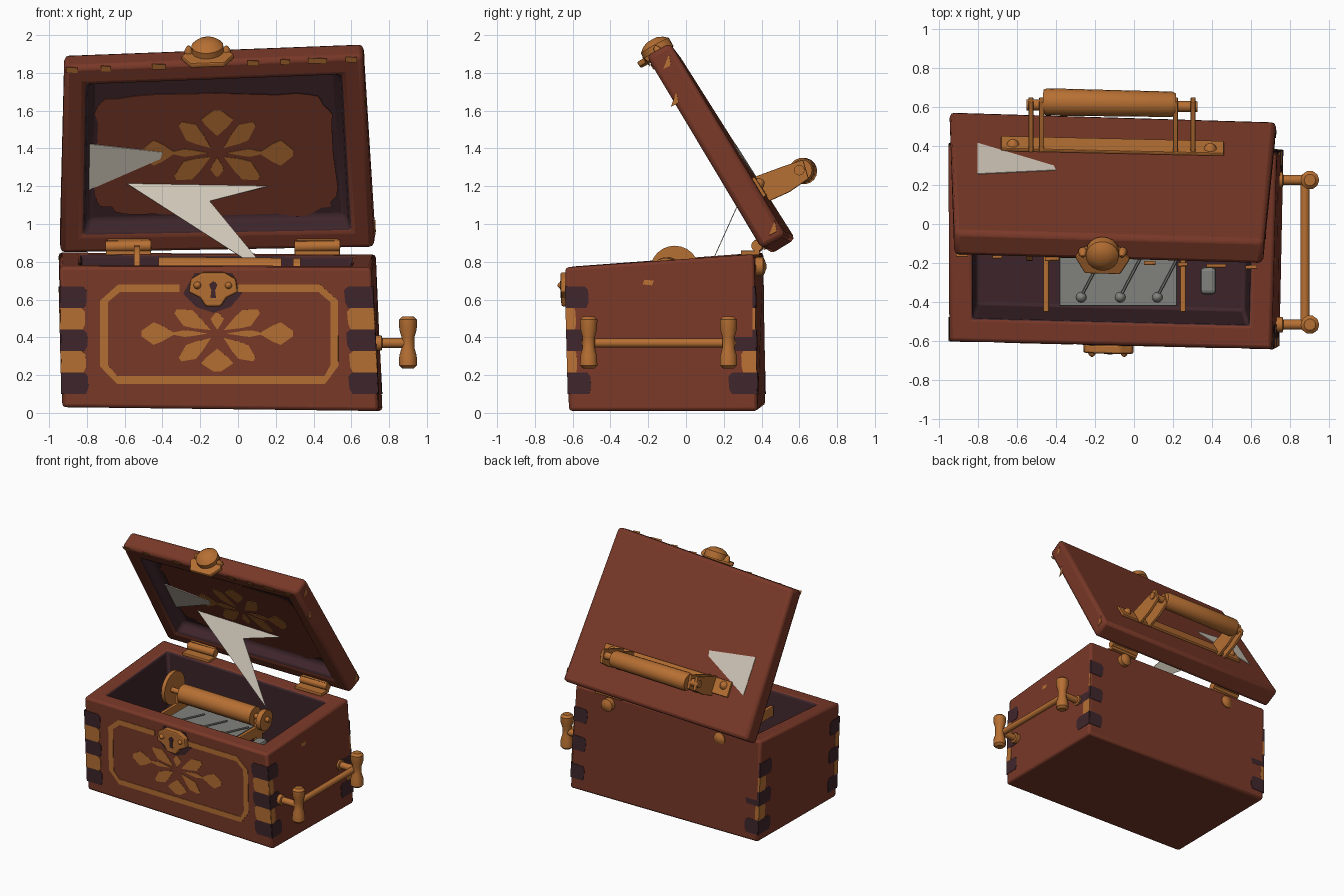
import bpy, bmesh, math, random
from mathutils import Vector as V

random.seed(4)
cube = bpy.data.objects.get("Cube")
if cube:
    bpy.data.objects.remove(cube)


def colour(name, *rgb):
    m = bpy.data.materials.new(name)
    m.use_nodes = True
    m.diffuse_color = (*rgb, 1)
    m.node_tree.nodes["Principled BSDF"].inputs["Base Color"].default_value = (*rgb, 1)
    return m


WOOD = colour("red_brown_wood", .19, .04, .021)
DARK = colour("dark_plum", .048, .019, .024)
GOLD = colour("worn_brass", .47, .16, .033)
STEEL = colour("grey_steel", .22, .22, .205)
CREAM = colour("cream_paper", .62, .56, .47)


def finish(name, bm, mats, bevel=0, smooth=False):
    bmesh.ops.recalc_face_normals(bm, faces=bm.faces)
    me = bpy.data.meshes.new(name)
    bm.to_mesh(me)
    bm.free()
    ob = bpy.data.objects.new(name, me)
    bpy.context.collection.objects.link(ob)
    for m in mats:
        me.materials.append(m)
    if bevel:
        mod = ob.modifiers.new("Bevel", "BEVEL")
        mod.width, mod.segments = bevel, 2
    if smooth:
        bpy.ops.object.select_all(action="DESELECT")
        ob.select_set(True)
        bpy.context.view_layer.objects.active = ob
        bpy.ops.object.shade_smooth_by_angle(angle=math.radians(40))
    return ob


def prism(name, pts, offset, mat, bevel=0):
    """Solid made by sweeping a flat polygon along an offset."""
    bm = bmesh.new()
    a = [bm.verts.new(p) for p in pts]
    b = [bm.verts.new(V(p) + V(offset)) for p in pts]
    bm.faces.new(a)
    bm.faces.new(b[::-1])
    for i in range(len(a)):
        j = (i + 1) % len(a)
        bm.faces.new((a[i], a[j], b[j], b[i]))
    return finish(name, bm, [mat], bevel)


def block(name, lo, hi, mat, bevel=.006):
    x, y, z = lo
    X, Y, Z = hi
    return prism(name, [(x, y, z), (X, y, z), (X, Y, z), (x, Y, z)], (0, 0, Z - z), mat, bevel)


def lathe(name, a, b, profile, mat, sides=18):
    """Turned solid from a to b; profile holds (fraction, radius), or is one radius."""
    if not isinstance(profile, list):
        profile = [(0, profile), (1, profile)]
    a, b = V(a), V(b)
    q = (b - a).to_track_quat("Z", "Y")
    bm = bmesh.new()
    rings = []
    for t, r in profile:
        rings.append([bm.verts.new(a.lerp(b, t) + q @ V((r * math.cos(w), r * math.sin(w), 0)))
                      for w in (2 * math.pi * k / sides for k in range(sides))])
    for lo, hi in zip(rings, rings[1:]):
        for k in range(sides):
            j = (k + 1) % sides
            bm.faces.new((lo[k], lo[j], hi[j], hi[k]))
    bm.faces.new(rings[0][::-1])
    bm.faces.new(rings[-1])
    return finish(name, bm, [mat], 0, True)


DOME = [(0, 1), (.4, .9), (.8, .55), (1, .15)]


def dome(name, a, b, r, mat):
    return lathe(name, a, b, [(t, s * r) for t, s in DOME], mat, 12)


def tray(name, c, rim, depth, floor, bevel):
    """Eight-cornered slab with a sunk last face."""
    bm = bmesh.new()
    v = [bm.verts.new(p) for p in c]
    for q in ((3, 2, 1, 0), (0, 1, 5, 4), (1, 2, 6, 5), (2, 3, 7, 6), (3, 0, 4, 7), (4, 5, 6, 7)):
        f = bm.faces.new([v[i] for i in q])
    bmesh.ops.recalc_face_normals(bm, faces=bm.faces)
    bmesh.ops.inset_individual(bm, faces=[f], thickness=rim, use_even_offset=True)
    walls = bmesh.ops.inset_individual(bm, faces=[f], thickness=.02, depth=-depth, use_even_offset=True)
    for w in walls["faces"] + [f]:
        w.material_index = 1
    return finish(name, bm, [WOOD, floor], bevel, True)


def plane(c, i, j, k):
    p = V(c[i])
    n = (V(c[j]) - p).cross(V(c[k]) - p).normalized()
    mid = sum((V(q) for q in c), V()) / 8
    return p, (n if n.dot(p - mid) > 0 else -n)


def plate(name, pts, face, axis, mat, thick=.005, lift=0, bevel=0):
    """Polygon in two world axes, projected along the third onto a face."""
    p, n = face
    out = []
    for u, w in pts:
        q = [u, w]
        q.insert(axis, 0)
        q = V(q)
        q[axis] = n.dot(p - q) / n[axis]
        out.append(q + n * lift)
    return prism(name, out, n * thick, mat, bevel)


# Chest body and tilted lid
BOX = [(-.93, -.58, .03), (.745, -.62, .01), (.765, .38, .01), (-.93, .42, .04),
       (-.945, -.6, .775), (.705, -.64, .77), (.73, .36, .84), (-.95, .41, .85)]
LID = [(-.945, .58, .92), (.73, .53, .94), (.665, -.085, 1.96), (-.92, -.04, 1.9),
       (-.94, .45, .84), (.72, .4, .87), (.66, -.21, 1.89), (-.92, -.165, 1.83)]
tray("chest_body", BOX, .12, .68, DARK, .018)
tray("chest_lid", LID, .12, .1, DARK, .026)
FRONT, RIGHT = plane(BOX, 0, 1, 4), plane(BOX, 1, 2, 5)
BACK, LEFT = plane(BOX, 2, 3, 6), plane(BOX, 3, 0, 7)
LID_OUT, LID_RIM = plane(LID, 0, 1, 3), plane(LID, 4, 5, 7)
LID_END, LID_SIDE = plane(LID, 2, 3, 6), plane(LID, 1, 2, 5)
LID_PANEL = (LID_RIM[0] - LID_RIM[1] * .1, LID_RIM[1])

# Alternating corner bands: face, axis, edge position, edge slope, direction, dark width, brass width
for face, axis, e, s, d, wide, brass in (
        (FRONT, 1, -.93, -.02, 1, .14, .13), (FRONT, 1, .745, -.05, -1, .15, .14),
        (RIGHT, 0, -.62, -.027, 1, .12, .05), (RIGHT, 0, .38, -.024, -1, .15, .08),
        (BACK, 1, .765, -.045, -1, .12, 0), (BACK, 1, -.93, -.025, 1, .12, .03),
        (LEFT, 0, -.58, -.027, 1, .12, .05), (LEFT, 0, .42, -.012, -1, .15, .08)):
    for i in range(5):
        lo = .1 + .114 * i
        hi, w = lo + .114, (brass if i % 2 else wide)
        if w:
            a, b = e + s * lo, e + s * hi
            plate("corner_band", [(a, lo), (a + d * w * .9, lo), (a + d * w, lo + .03),
                                  (b + d * w, hi - .02), (b + d * w * .85, hi), (b, hi)],
                  face, axis, GOLD if i % 2 else DARK, .004)

# Painted border on the front
path = [V(p) for p in ((-.03, .66), (.43, .66), (.51, .59), (.51, .25), (.46, .175), (-.64, .175),
                       (-.71, .25), (-.71, .59), (-.63, .66), (-.31, .66))]
side = []
for i, p in enumerate(path):
    t = (path[min(i + 1, len(path) - 1)] - path[max(i - 1, 0)]).normalized()
    side.append(V((-t.y, t.x)) * .021)
for i in range(len(path) - 1):
    plate("painted_border", [path[i] + side[i], path[i + 1] + side[i + 1],
                             path[i + 1] - side[i + 1], path[i] - side[i]], FRONT, 1, GOLD, .004)


# Leaf ornament: angle, start, end, half width
def ornament(cx, cz, face, flip, lift):
    for ang, a, b, w in ((0, .22, .4, .06), (180, .22, .4, .06), (0, .05, .24, .018), (180, .05, .24, .018),
                         (28, .04, .25, .048), (152, .04, .25, .048), (-35, .04, .24, .045),
                         (-145, .04, .24, .045), (-90, .08, .2, .085), (90, .02, .11, .035)):
        c, s = math.cos(math.radians(ang)), math.sin(math.radians(ang))
        kite = [(a, 0), (a + (b - a) * .4, w * .7), (a + (b - a) * .65, w), (b, w * .25),
                (b, -w * .25), (a + (b - a) * .65, -w), (a + (b - a) * .4, -w * .7)]
        plate("painted_leaf", [(cx + u * c - v * s, cz + flip * (u * s + v * c)) for u, v in kite],
              face, 1, GOLD, .003, lift)


ornament(-.11, .42, FRONT, 1, 0)
ragged = []
for k in range(40):
    c, s = math.cos(k * math.pi / 20), math.sin(k * math.pi / 20)
    r = random.uniform(.96, 1.03)
    ragged.append((-.12 + .64 * r * math.copysign(abs(c) ** .35, c),
                   1.37 + .325 * r * math.copysign(abs(s) ** .35, s)))
plate("lid_inner_paint", ragged, LID_PANEL, 1, WOOD, .005)
ornament(-.11, 1.38, LID_PANEL, -1.12, .005)

# Worn brass chips along lid and body edges
for x, w in ((-.88, .06), (-.7, .05), (-.42, .07), (.08, .06), (.25, .05), (.42, .1), (.6, .06)):
    z = 1.815 + .037 * (x + .92)
    plate("lid_chip", [(x - w / 2, z - .012), (x + w / 2, z - .015), (x + w / 2, z + .012),
                       (x - w / 2, z + .016)], LID_RIM, 1, GOLD, .004)
for z, y in ((.98, .46), (1.86, -.1), (1.66, -.06)):
    plate("lid_side_chip", [(y - .02, z - .04), (y + .02, z - .02), (y + .01, z + .04)], LID_SIDE, 0, GOLD, .004)
for y in (-.2, .06, .25):
    plate("body_chip", [(y - .03, .68), (y + .02, .675), (y + .03, .7), (y - .02, .705)], RIGHT, 0, GOLD, .004)

# Torn paper scraps
scrap = [(-.8, 1.43), (-.4, 1.385), (-.41, 1.35), (-.8, 1.18)]
plate("lid_patch_outside", scrap, LID_OUT, 1, CREAM, .004)
plate("lid_patch_inside", scrap, LID_PANEL, 1, CREAM, .005, .006)
prism("paper_scrap", [(x, .15 + .45 * (z - .82), z) for x, z in
                      ((-.6, 1.22), (.22, 1.215), (-.15, 1.12), (.18, .72))], (0, -.004, .002), CREAM)

# Front lock
plate("lock_shadow", [(-.29, .63), (-.22, .56), (-.13, .53), (-.04, .56), (.02, .63), (-.03, .74), (-.23, .74)],
      FRONT, 1, DARK, .004)
plate("lock_plate", [(-.26, .64), (-.2, .61), (-.17, .565), (-.09, .565), (-.06, .61), (0, .64), (-.01, .71),
                     (-.07, .745), (-.19, .745), (-.25, .71)], FRONT, 1, GOLD, .045, 0, .01)
plate("keyhole", [(-.145, .61), (-.115, .61), (-.12, .65), (-.108, .68), (-.13, .7), (-.152, .68), (-.14, .65)],
      FRONT, 1, DARK, .004, .045)
for x in (-.215, -.05):
    dome("lock_bolt", (x, -.65, .675), (x, -.68, .675), .022, GOLD)

# Clasp on the free edge of the lid
n = LID_END[1]
plate("clasp_plate", [(-.3, -.16), (-.25, -.24), (-.07, -.245), (-.02, -.17), (-.07, -.115), (-.25, -.11)],
      LID_END, 2, GOLD, .03, 0, .008)
base = V((-.16, -.14, 1.9))
lathe("clasp_knob", base, base + n * .085, [(0, .085), (.6, .085), (.85, .06), (1, .03)], GOLD)
for dx in (-.1, .1):
    dome("clasp_bolt", base + V((dx, 0, 0)), base + V((dx, 0, 0)) + n * .05, .025, GOLD)

# Hinges with round back caps
for x in (-.58, .42):
    lathe("hinge_barrel", (x - .12, .38, .88), (x + .12, .375, .885), .03, GOLD, 12)
    block("hinge_leaf", (x - .12, .29, .835), (x + .12, .39, .86), GOLD)
    plate("hinge_lid_leaf", [(x - .11, .87), (x + .11, .87), (x + .11, .92), (x - .11, .92)], LID_RIM, 1, GOLD, .012)
    lathe("hinge_back_cap", (x, .36, .775), (x, .425, .775), [(0, .05), (.75, .05), (.9, .03), (1, .012)], GOLD, 12)

# Carrying handle on the outside of the lid
plate("handle_base", [(-.68, 1.14), (.46, 1.14), (.46, 1.24), (-.68, 1.24)], LID_OUT, 1, GOLD, .02, 0, .005)
for x in (-.54, -.485, .2, .29):
    prism("handle_bracket", [(x, .365, 1.25), (x, .44, 1.12), (x, .55, 1.17), (x, .65, 1.24), (x, .62, 1.34),
                             (x, .5, 1.3)], (.025, 0, 0), GOLD, .006)
lathe("handle_grip", (-.465, .625, 1.28), (.215, .612, 1.285), [(0, .062), (.03, .07), (.97, .065), (1, .055)], GOLD)
lathe("handle_axle", (-.55, .61, 1.28), (.325, .6, 1.285), .028, GOLD, 12)
n = LID_OUT[1]
for x in (-.62, .39):
    p = V((x, .385 - .02 * (x + .6), 1.2))
    dome("handle_bolt", p, p + n * .055, .04, GOLD)

# Bar handle on the right side of the front view
for y in (-.515, .225):
    lathe("side_post", (.7, y, .37), (.9, y, .37), [(0, .04), (.3, .04), (.32, .026), (1, .026)], GOLD, 12)
    lathe("side_cap", (.9, y, .235), (.9, y, .51),
          [(0, .03), (.06, .048), (.25, .046), (.4, .034), (.6, .034), (.75, .046), (.94, .048), (1, .03)], GOLD, 10)
lathe("side_bar", (.875, -.51, .37), (.875, .22, .37), .024, GOLD, 12)

# Mechanism inside: drum, wheel, crank and steel comb
lathe("drum", (-.42, -.1, .755), (.23, -.11, .75), .072, GOLD)
lathe("drum_axle", (-.6, -.09, .755), (.36, -.11, .75), .02, GOLD, 12)
lathe("drum_wheel", (-.55, -.06, .755), (-.52, -.06, .755), .13, GOLD, 24)
lathe("crank_wheel", (.29, -.11, .74), (.33, -.11, .74), .08, GOLD)
block("comb_plate", (-.38, -.42, .64), (.22, -.02, .67), STEEL)
block("comb_support", (-.36, -.2, .08), (.2, -.05, .64), DARK)
for x in (-.27, -.07, .12):
    dome("comb_bolt", (x, -.375, .67), (x, -.375, .7), .027, STEEL)
    lathe("comb_rod", (x, -.37, .68), (x + .1, -.18, .685), .007, STEEL, 6)
for x in (-.45, .25):
    block("mechanism_arm", (x - .014, -.45, .6), (x + .014, -.02, .68), GOLD)
    block("mechanism_leg", (x - .014, -.14, .08), (x + .014, -.06, .74), GOLD)
block("steel_bracket", (.34, -.36, .6), (.42, -.22, .66), STEEL, .02)
